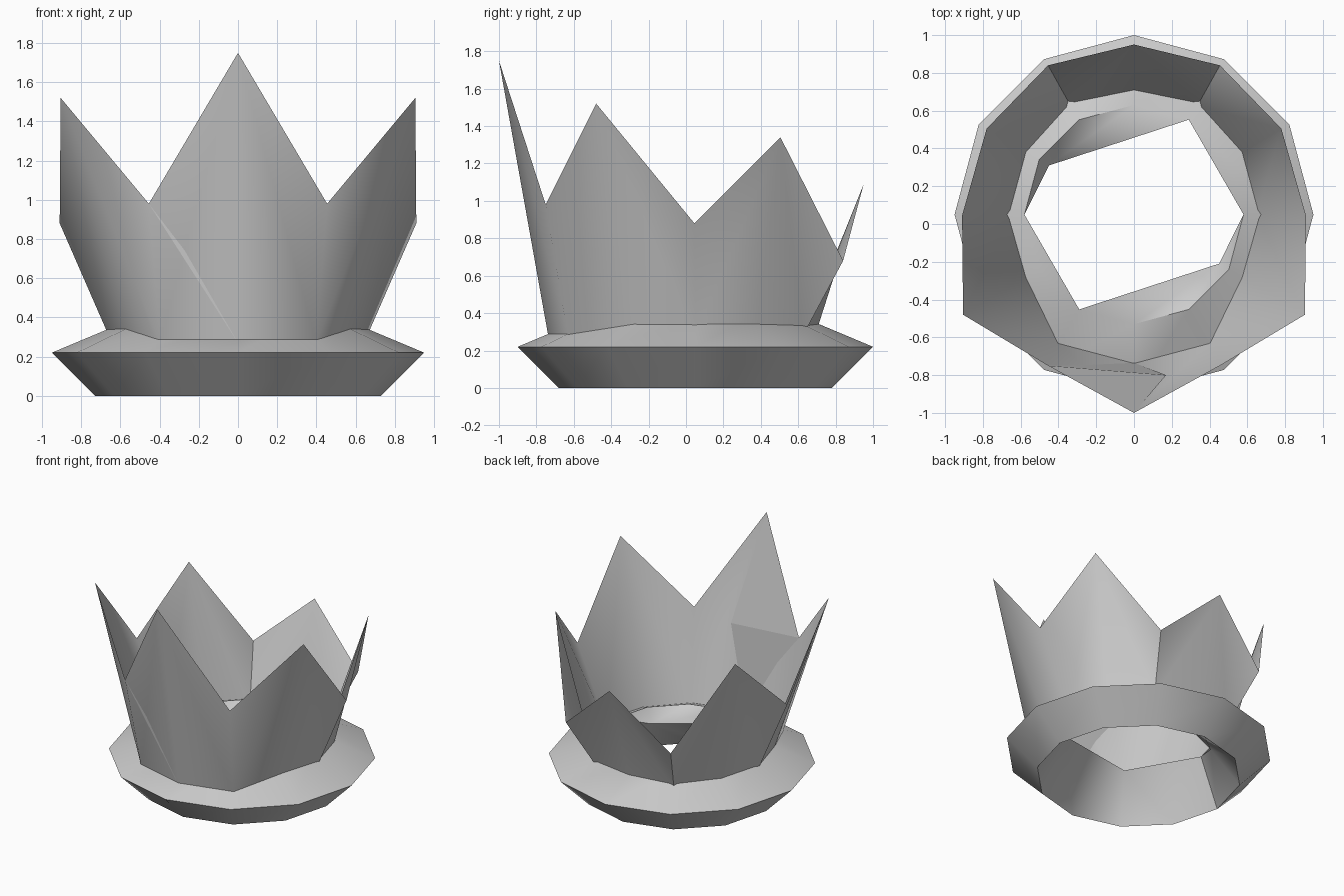
import bpy, math

if "Cube" in bpy.data.objects:
    bpy.data.objects.remove(bpy.data.objects["Cube"])


def make_object(name, verts, faces, angle):
    mesh = bpy.data.meshes.new(name)
    mesh.from_pydata(verts, [], faces)
    mesh.update()
    obj = bpy.data.objects.new(name, mesh)
    bpy.context.collection.objects.link(obj)
    bpy.ops.object.select_all(action='DESELECT')
    obj.select_set(True)
    bpy.context.view_layer.objects.active = obj
    bpy.ops.object.shade_smooth_by_angle(angle=math.radians(angle))
    return obj


N = 12
CY = 0.05


def polar(r, z, k):
    a = 2 * math.pi * k / N
    return (r * math.cos(a), CY + r * math.sin(a), z)


# Base ring: outer rim, bottom edge and inner top edge, 12 sides
verts = []
for r, z in ((0.73, 0.0), (0.95, 0.22), (0.58, 0.375)):
    verts += [polar(r, z, k) for k in range(N)]
verts += [polar(0.52, 0.27, 5), polar(0.52, 0.27, 11)]
B = lambda k: k % N
O = lambda k: N + k % N
T = lambda k: 2 * N + k % N
faces = []
for k in range(N):
    faces.append((B(k), B(k + 1), O(k + 1), O(k)))
    faces.append((O(k), O(k + 1), T(k + 1), T(k)))

# Inner wall with a low lip, repeated on both halves
for s, P in ((0, 36), (6, 37)):
    faces.append((T(s), T(s + 1), T(s + 2)))
    for k in range(2, 6):
        faces.append((T(s + k), T(s + k + 1), P))
    for tri in (((T(s), B(s + 1), B(s))), (T(s), T(s + 2), B(s + 1)),
                (T(s + 2), B(s + 2), B(s + 1)), (T(s + 2), B(s + 3), B(s + 2)),
                (T(s + 2), P, B(s + 3)), (P, B(s + 4), B(s + 3)),
                (P, B(s + 5), B(s + 4)), (P, B(s + 6), B(s + 5)),
                (P, T(s + 6), B(s + 6))):
        faces.append(tri)
make_object("base_ring", verts, faces, 45)

# Crown band: tips and valleys of the right half, front to back, then mirrored
upper = [(0, -1.0, 1.75), (0.455, -0.75, 0.98), (0.905, -0.48, 1.52),
         (0.91, 0.045, 0.88), (0.78, 0.505, 1.34), (0.455, 0.84, 0.68),
         (0, 0.95, 1.09)]
lower = [(0, -0.735, 0.27), (0.398, -0.63, 0.27), (0.556, -0.272, 0.28),
         (0.648, 0.05, 0.28), (0.56, 0.373, 0.28), (0.335, 0.625, 0.28),
         (0, 0.69, 0.28)]


def mirrored(half):
    return half + [(-x, y, z) for x, y, z in reversed(half[1:-1])]


verts = mirrored(upper) + mirrored(lower)
faces = []
for k in range(N):
    n = (k + 1) % N
    if k % 2 == 0:      # tip first
        faces += [(N + k, N + n, k), (N + n, n, k)]
    else:               # valley first
        faces += [(N + k, N + n, n), (N + k, n, k)]
make_object("crown_band", verts, faces, 60)

# Folded flap behind the front point
flap = [upper[0], (-0.455, -0.75, 0.98), (0.17, -0.80, 0.91), lower[0]]
make_object("front_flap", flap, [(0, 2, 1), (1, 2, 3)], 10)
